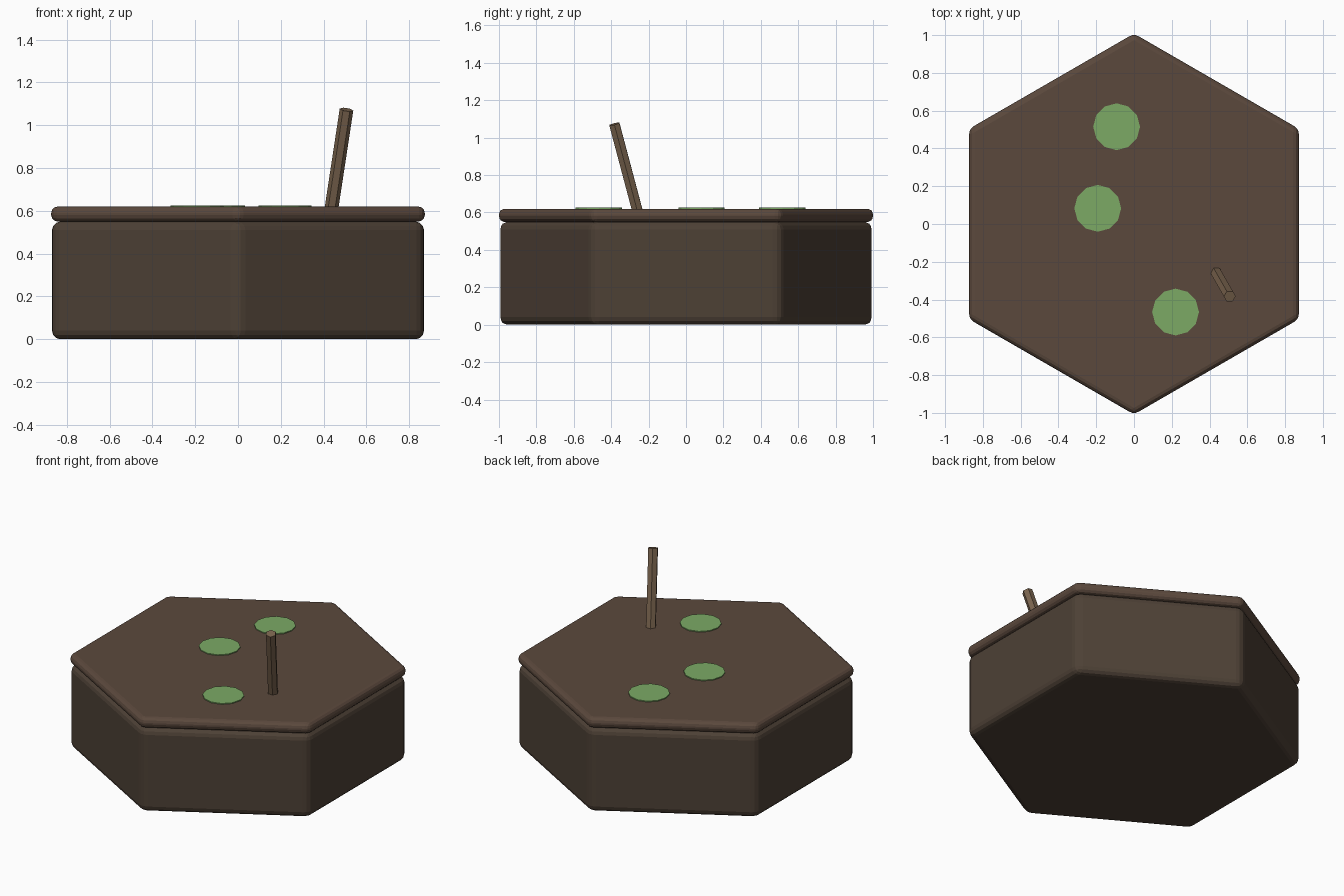
import bpy
from math import pi
from mathutils import Vector

if "Cube" in bpy.data.objects:
    bpy.data.objects.remove(bpy.data.objects["Cube"])


def paint(obj, name, color):
    mat = bpy.data.materials.get(name) or bpy.data.materials.new(name)
    mat.diffuse_color = (*color, 1)
    mat.use_nodes = True
    mat.node_tree.nodes["Principled BSDF"].inputs["Base Color"].default_value = mat.diffuse_color
    obj.data.materials.append(mat)


def prism(name, sides, radius, z0, z1, xy=(0, 0), turn=0.0):
    bpy.ops.mesh.primitive_cylinder_add(
        vertices=sides, radius=radius, depth=z1 - z0,
        location=(xy[0], xy[1], (z0 + z1) / 2), rotation=(0, 0, turn))
    obj = bpy.context.object
    obj.name = name
    return obj


def rounded(obj, width, segments):
    mod = obj.modifiers.new("edge_rounding", 'BEVEL')
    mod.width = width
    mod.segments = segments
    mod.limit_method = 'ANGLE'
    mod.angle_limit = pi / 6


# Hexagonal earth block, points along y
base = prism("earth_base", 6, 1.004, 0, 0.55)
rounded(base, 0.04, 3)
paint(base, "dark_earth", (0.075, 0.052, 0.036))

# Thin mud slab on top
slab = prism("mud_top", 6, 1.008, 0.55, 0.62)
rounded(slab, 0.03, 3)
paint(slab, "mud", (0.105, 0.066, 0.046))

# Floating leaf pads
for i, xy in enumerate([(-0.092, 0.515), (-0.192, 0.083), (0.22, -0.466)]):
    pad = prism(f"leaf_pad_{i + 1}", 12, 0.124, 0.605, 0.626, xy)
    paint(pad, "leaf_green", (0.2, 0.4, 0.13))

# Leaning dead stem, sunk into the slab
tip = Vector((0.507, -0.383, 1.073))
foot = Vector((0.432, -0.252, 0.58))
stem = prism("leaning_stem", 6, 0.032, 0, (tip - foot).length)
stem.location = (tip + foot) / 2
stem.rotation_euler = (tip - foot).to_track_quat('Z', 'Y').to_euler()
paint(stem, "dead_wood", (0.19, 0.125, 0.075))
